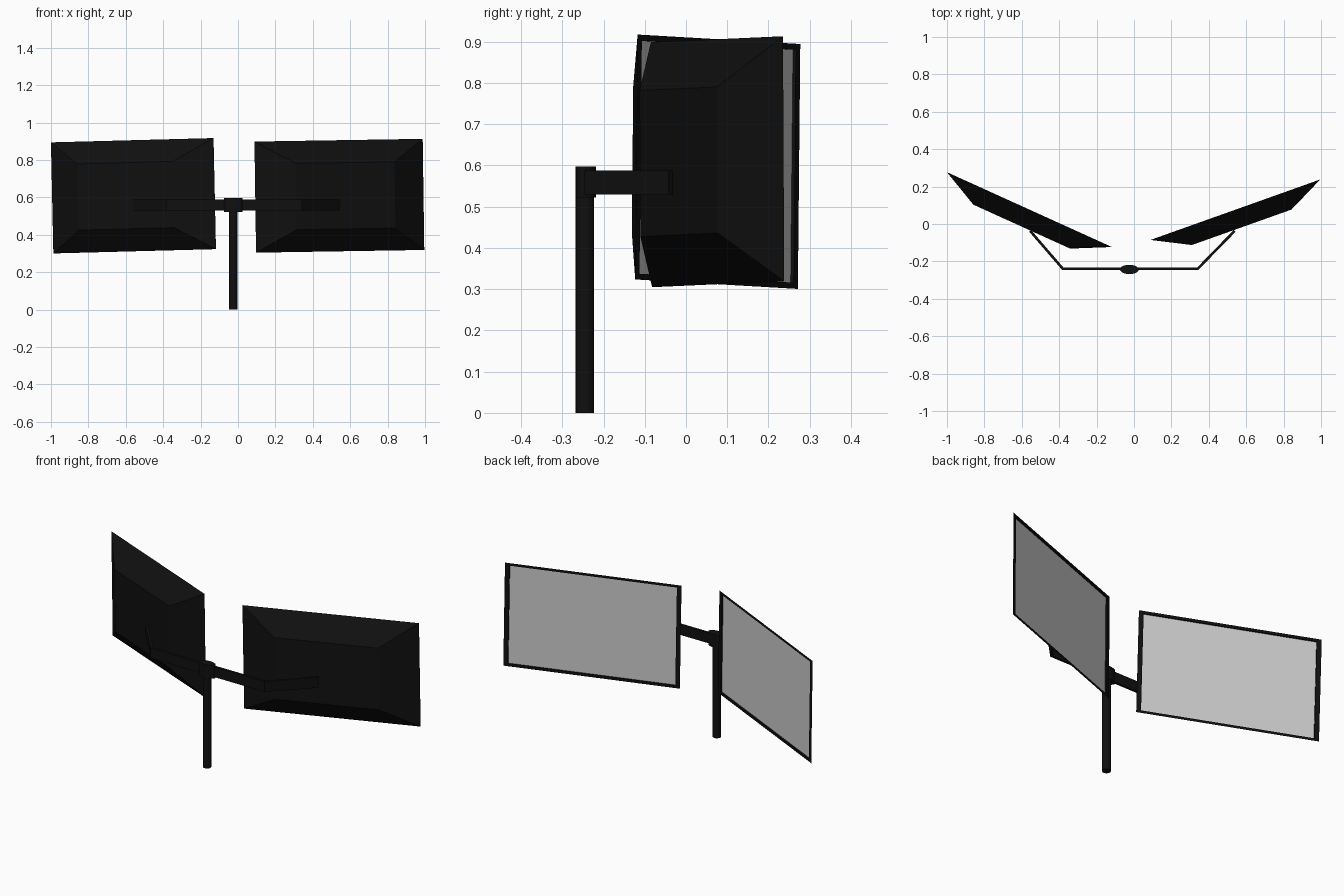
import bpy, bmesh
from math import radians, cos, sin, pi
from mathutils import Matrix, Vector

if "Cube" in bpy.data.objects:
    bpy.data.objects.remove(bpy.data.objects["Cube"])


def material(name, value):
    m = bpy.data.materials.new(name)
    m.diffuse_color = (value, value, value, 1)
    m.use_nodes = True
    m.node_tree.nodes["Principled BSDF"].inputs["Base Color"].default_value = m.diffuse_color
    return m


black = material("black_plastic", 0.005)
grey = material("screen_grey", 0.6)


def finish(name, bm, mat, matrix=Matrix(), smooth=False):
    bmesh.ops.recalc_face_normals(bm, faces=bm.faces)
    mesh = bpy.data.meshes.new(name)
    bm.to_mesh(mesh)
    bm.free()
    mesh.materials.append(mat)
    ob = bpy.data.objects.new(name, mesh)
    ob.matrix_world = matrix
    bpy.context.collection.objects.link(ob)
    if smooth:
        bpy.ops.object.select_all(action='DESELECT')
        ob.select_set(True)
        bpy.context.view_layer.objects.active = ob
        bpy.ops.object.shade_smooth_by_angle(angle=radians(35))
    return ob


def prism(name, outline, z0, z1, smooth=False):
    """Upright extrusion of a plan outline."""
    bm = bmesh.new()
    face = bm.faces.new([bm.verts.new((x, y, z0)) for x, y in outline])
    top = bmesh.ops.extrude_face_region(bm, geom=[face])["geom"]
    verts = [v for v in top if isinstance(v, bmesh.types.BMVert)]
    bmesh.ops.translate(bm, verts=verts, vec=(0, 0, z1 - z0))
    return finish(name, bm, black, smooth=smooth)


def ellipse(cx, cy, rx, ry, n=20):
    return [(cx + rx * cos(2 * pi * i / n), cy + ry * sin(2 * pi * i / n)) for i in range(n)]


def strip(path, t):
    """Plan outline of a bent flat bar with mitred elbow (three-point path)."""
    a, b, c = (Vector(p) for p in path)
    n1 = (b - a).normalized().orthogonal() * t
    n2 = (c - b).normalized().orthogonal() * t
    m = (n1 + n2).normalized()
    m *= t / m.dot(n1 / t)
    return [a + n1, b + m, c + n2, c - n2, b - m, a - n1]


def monitor(side, centre, yaw, roll):
    place = (Matrix.Translation(centre) @ Matrix.Rotation(radians(yaw), 4, 'Z')
             @ Matrix.Rotation(-roll, 4, 'Y'))
    w, h, bx, bz, recess = 0.4775, 0.297, 0.025, 0.0145, 0.008

    def ring(bm, rx, rz, y):
        return [bm.verts.new((sx * rx, y, sz * rz))
                for sx, sz in ((-1, -1), (1, -1), (1, 1), (-1, 1))]

    # tapered housing, bezel and recess wall
    bm = bmesh.new()
    rings = [ring(bm, *r) for r in ((0.28, 0.177, -0.1), (w, h, 0),
                                    (w - bx, h - bz, 0), (w - bx, h - bz, -recess))]
    bm.faces.new(rings[0])
    for a, b in zip(rings, rings[1:]):
        for i in range(4):
            j = (i + 1) % 4
            bm.faces.new((a[i], a[j], b[j], b[i]))
    finish(side + "_monitor_housing", bm, black, place)

    # recessed display panel, facing +y
    bm = bmesh.new()
    bm.faces.new(ring(bm, w - bx, h - bz, -recess)[::-1])
    bm.normal_update()
    mesh_ob = finish(side + "_screen", bm, grey, place)
    if mesh_ob.data.polygons[0].normal.y < 0:
        mesh_ob.data.flip_normals()


# post and oval clamp
prism("post", ellipse(-0.025, -0.245, 0.0225, 0.0225), 0, 0.597, smooth=True)
prism("clamp", ellipse(-0.025, -0.243, 0.05, 0.025), 0.522, 0.597, smooth=True)

# bent support arms
prism("left_arm", strip([(-0.03, -0.24), (-0.38, -0.24), (-0.555, -0.037)], 0.007), 0.529, 0.588)
prism("right_arm", strip([(-0.02, -0.24), (0.34, -0.24), (0.538, -0.037)], 0.007), 0.529, 0.588)

# monitors
monitor("left", (-0.559, 0.077, 0.609), -24.4, 0.024)
monitor("right", (0.542, 0.0765, 0.609), 19.6, 0.0152)
